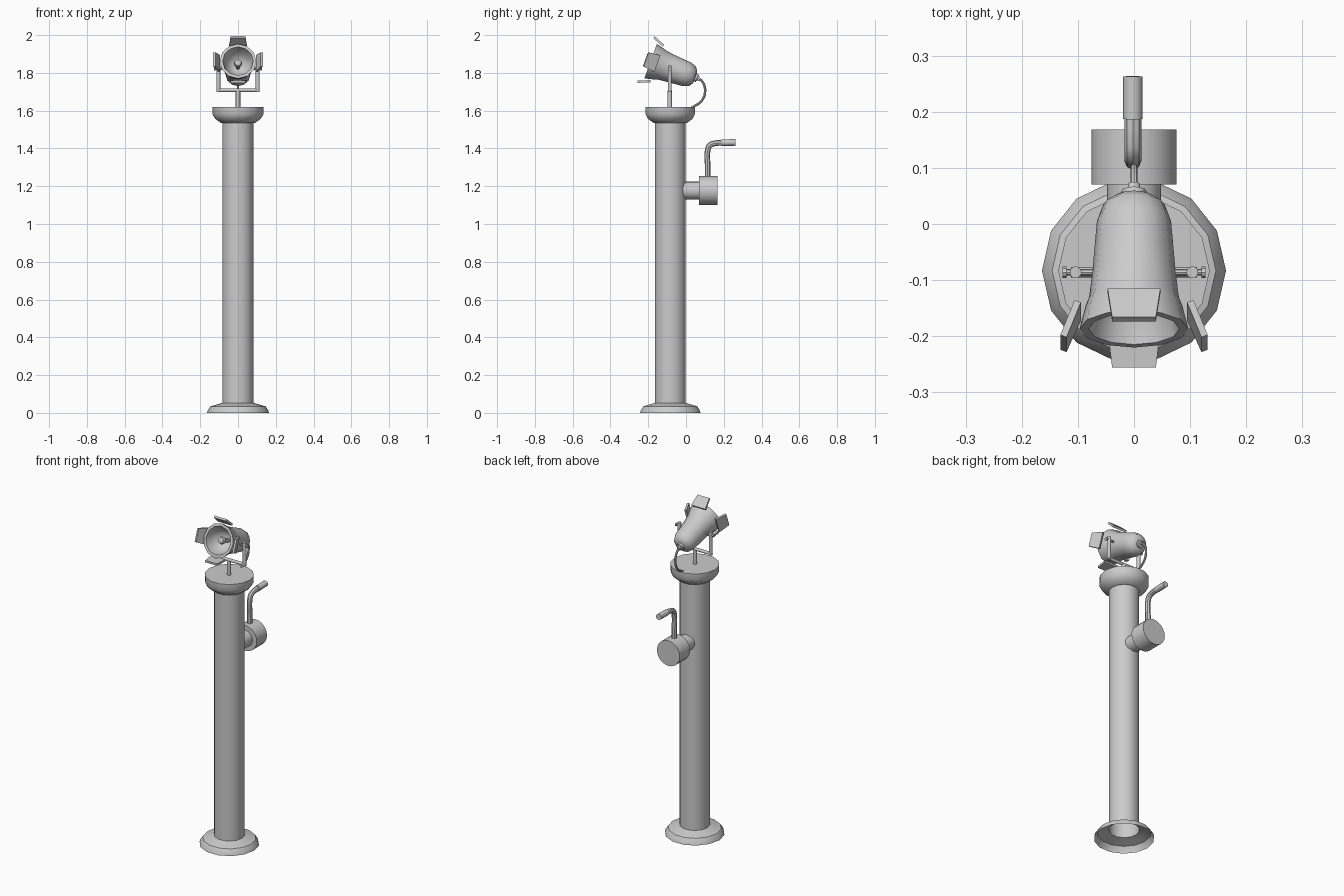
import bpy, bmesh, math
from mathutils import Matrix, Vector

if "Cube" in bpy.data.objects:
    bpy.data.objects.remove(bpy.data.objects["Cube"])

PY = -0.083  # depth of the column axis


def finish(ob, angle=40):
    bpy.ops.object.select_all(action='DESELECT')
    ob.select_set(True)
    bpy.context.view_layer.objects.active = ob
    bpy.ops.object.shade_smooth_by_angle(angle=math.radians(angle))
    return ob


def add(name, bm, mat):
    bmesh.ops.recalc_face_normals(bm, faces=bm.faces)
    me = bpy.data.meshes.new(name)
    bm.to_mesh(me)
    bm.free()
    me.transform(mat)
    ob = bpy.data.objects.new(name, me)
    bpy.context.collection.objects.link(ob)
    return ob


def lathe(name, profile, mat=Matrix(), sides=14):
    """Revolve (radius, height) points about local z."""
    bm = bmesh.new()
    vs = [bm.verts.new((r, 0, z)) for r, z in profile]
    es = [bm.edges.new(p) for p in zip(vs, vs[1:])]
    bmesh.ops.spin(bm, geom=vs + es, cent=(0, 0, 0), axis=(0, 0, 1),
                   angle=math.tau, steps=sides, use_merge=True)
    bmesh.ops.remove_doubles(bm, verts=bm.verts, dist=1e-5)
    return finish(add(name, bm, mat))


def rod(name, a, b, r, sides=12):
    """Capped cylinder from a to b."""
    a, b = Vector(a), Vector(b)
    d = b - a
    mat = Matrix.Translation(a) @ d.to_track_quat('Z', 'Y').to_matrix().to_4x4()
    return lathe(name, [(0, 0), (r, 0), (r, d.length), (0, d.length)], mat, sides)


def tube(name, pts, r):
    """Smooth round tube through points."""
    cu = bpy.data.curves.new(name, 'CURVE')
    cu.dimensions = '3D'
    cu.bevel_depth, cu.bevel_resolution, cu.use_fill_caps = r, 2, True
    cu.resolution_u = 5
    sp = cu.splines.new('BEZIER')
    sp.bezier_points.add(len(pts) - 1)
    for bp, p in zip(sp.bezier_points, pts):
        bp.co = p
        bp.handle_left_type = bp.handle_right_type = 'AUTO'
    ob = bpy.data.objects.new(name, cu)
    bpy.context.collection.objects.link(ob)
    bpy.ops.object.select_all(action='DESELECT')
    ob.select_set(True)
    bpy.context.view_layer.objects.active = ob
    bpy.ops.object.convert(target='MESH')
    return finish(bpy.context.object)


# Column: open flared foot, shaft and flat-topped cap
lathe("column", [(0.164, 0), (0.161, 0.012), (0.146, 0.035), (0.083, 0.053),
                 (0.083, 1.534), (0.092, 1.536), (0.122, 1.558), (0.135, 1.583),
                 (0.135, 1.62), (0, 1.62)], Matrix.Translation((0, PY, 0)))

# Crank housing on the back of the column
rod("crank_neck", (0, -0.03, 1.177), (0, 0.075, 1.177), 0.048, 16)
rod("crank_drum", (0, 0.07, 1.177), (0, 0.168, 1.177), 0.076, 20)
tube("crank_arm", [(-0.002, 0.115, 1.23), (-0.002, 0.115, 1.30), (-0.002, 0.115, 1.39),
                   (-0.002, 0.126, 1.416), (-0.002, 0.153, 1.427),
                   (-0.002, 0.19, 1.43)], 0.015)
rod("crank_grip", (-0.002, 0.187, 1.43), (-0.002, 0.263, 1.432), 0.0175)

# Yoke: post, crossbar, two arms with pivot bolts
YY = -0.086
rod("yoke_post", (0, YY, 1.61), (0, YY, 1.708), 0.012)
rod("yoke_bar", (-0.112, YY, 1.708), (0.112, YY, 1.708), 0.009)
for s, side in ((-1, "left"), (1, "right")):
    rod("yoke_arm_" + side, (s * 0.104, YY, 1.70), (s * 0.104, YY, 1.84), 0.0105)
    rod("pivot_bolt_" + side, (s * 0.06, YY, 1.822), (s * 0.125, YY, 1.822), 0.006, 8)
    rod("pivot_knob_" + side, (s * 0.12, YY, 1.822), (s * 0.127, YY, 1.822), 0.010, 8)

# Lamp frame: origin at the rim centre, local z out of the opening
L = Matrix.Translation((0, -0.187, 1.862)) @ Matrix.Rotation(math.radians(70), 4, 'X')
lathe("lamp_housing", [(0, -0.252), (0.034, -0.25), (0.055, -0.235), (0.066, -0.205),
                       (0.069, -0.17), (0.074, -0.11), (0.080, -0.06), (0.086, -0.045),
                       (0.097, 0), (0.081, 0), (0.074, -0.035), (0.058, -0.07),
                       (0.032, -0.095), (0, -0.103)], L, 12)
lathe("lamp_bulb", [(0, -0.102), (0.011, -0.102), (0.011, -0.06), (0.019, -0.05),
                    (0.022, -0.037), (0.017, -0.023), (0, -0.016)], L, 12)
lathe("cable_socket", [(0, -0.245), (0.022, -0.245), (0.022, -0.262), (0.011, -0.264),
                       (0.011, -0.275), (0, -0.275)], L, 12)

# Four flared barn doors around the rim
for i, place in enumerate(("top", "left", "bottom", "right")):
    bm = bmesh.new()
    bmesh.ops.create_cube(bm, size=1)
    for v in bm.verts:
        front = v.co.z > 0
        half = 0.039 if front else 0.047
        v.co = (math.copysign(half, v.co.x), v.co.y * 0.012, v.co.z * 0.068)
    add("barn_door_" + place, bm,
        L @ Matrix.Rotation(i * math.pi / 2, 4, 'Z')
        @ Matrix.Translation((0, 0.113, -0.004)) @ Matrix.Rotation(math.radians(-22), 4, 'X'))

# Power cable looping from the socket to the cap
tube("power_cable", [(0, 0.06, 1.775), (0, 0.088, 1.752), (0, 0.101, 1.705),
                     (0, 0.085, 1.655), (0, 0.03, 1.615)], 0.0065)
